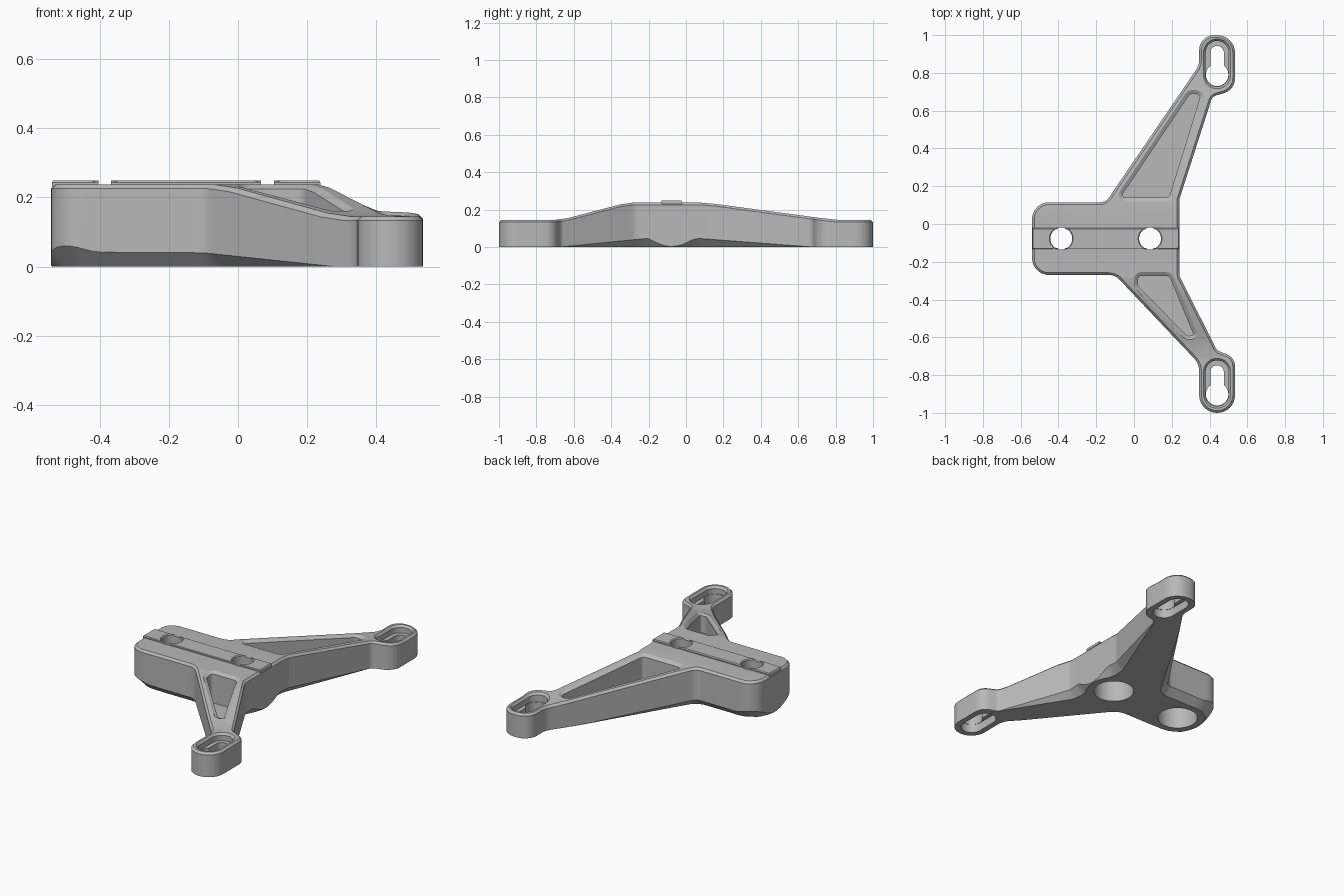
import bpy, bmesh, math
from mathutils import Vector

if "Cube" in bpy.data.objects:
    bpy.data.objects.remove(bpy.data.objects["Cube"])

grey = bpy.data.materials.new("plain_grey")
grey.use_nodes = True
grey.diffuse_color = (0.48, 0.48, 0.48, 1)
grey.node_tree.nodes["Principled BSDF"].inputs["Base Color"].default_value = grey.diffuse_color

PADS = [Vector((-0.385, -0.077)), Vector((0.085, -0.077))]
HOLE = 0.058
FLAT = 0.5  # temporary height of the deck before it is bent to its profile

# Height of the deck along y
DECK = [(-2, 0.145), (-0.70, 0.145), (-0.63, 0.155), (-0.35, 0.228), (-0.285, 0.237),
        (0.08, 0.237), (0.16, 0.23), (0.72, 0.155), (0.81, 0.145), (2, 0.145)]


def deck(y):
    for (y0, z0), (y1, z1) in zip(DECK, DECK[1:]):
        if y <= y1:
            return z0 + (z1 - z0) * (y - y0) / (y1 - y0)


def arc(c, r, start, end, n):
    angles = [start + (end - start) * k / n for k in range(n + 1)]
    return [Vector((c[0] + r * math.cos(a), c[1] + r * math.sin(a))) for a in angles]


def circle(c, r):
    return arc(c, r, 0, math.tau, 40)[:-1]


def rounded(corners, step=0.05, segments=8):
    """Counter-clockwise outline with filleted corners and subdivided edges."""
    pts, n = [], len(corners)
    for i, (x, y, r) in enumerate(corners):
        p = Vector((x, y))
        a = Vector(corners[i - 1][:2]) - p
        b = Vector(corners[(i + 1) % n][:2]) - p
        half = a.angle(b) / 2
        t = min(r / math.tan(half), 0.495 * min(a.length, b.length))
        r = t * math.tan(half)
        u, v = a.normalized(), b.normalized()
        c = p + (u + v).normalized() * r / math.sin(half)
        s, e, w = p + u * t - c, p + v * t - c, math.pi - 2 * half
        for k in range(segments + 1):
            f = k / segments
            pts.append(c + (s * math.sin((1 - f) * w) + e * math.sin(f * w)) / math.sin(w))
    out = []
    for p, q in zip(pts, pts[1:] + pts[:1]):
        m = max(1, math.ceil((q - p).length / step))
        out += [p.lerp(q, k / m) for k in range(m)]
    return out


def ring(pts, offset, height):
    """Offset an outline and lift it; both values may depend on the point."""
    out = []
    for i, p in enumerate(pts):
        t = (pts[(i + 1) % len(pts)] - pts[i - 1]).normalized()
        d = offset(p) if callable(offset) else offset
        z = height(p) if callable(height) else height
        out.append((p.x + t.y * d, p.y - t.x * d, z))
    return out


def wall(bm, *rings):
    """Skin a stack of rings; return the edges of the first and last ring."""
    loops = [[bm.verts.new(c) for c in r] for r in rings]
    n = len(loops[0])
    for lo, hi in zip(loops, loops[1:]):
        for i in range(n):
            j = (i + 1) % n
            bm.faces.new((lo[i], lo[j], hi[j], hi[i]))
    return [[bm.edges.get((r[i - 1], r[i])) for i in range(n)] for r in (loops[0], loops[-1])]


def fill(bm, *loops):
    """Close a flat region bounded by an outer loop and any inner loops."""
    bmesh.ops.triangle_fill(bm, use_beauty=True, edges=sum(loops, []), normal=(0, 0, 1))


def finish(bm, name):
    bmesh.ops.recalc_face_normals(bm, faces=bm.faces[:])
    mesh = bpy.data.meshes.new(name)
    bm.to_mesh(mesh)
    bm.free()
    mesh.materials.append(grey)
    ob = bpy.data.objects.new(name, mesh)
    bpy.context.scene.collection.objects.link(ob)
    bpy.ops.object.select_all(action='DESELECT')
    ob.select_set(True)
    bpy.context.view_layer.objects.active = ob
    bpy.ops.object.shade_smooth_by_angle(angle=math.radians(28))


# Bracket outline: block, front arm and foot, back arm and foot
outline = rounded([
    (-0.54, -0.27, 0.09), (-0.10, -0.27, 0.08), (0.345, -0.74, 0.1),
    (0.345, -1.0, 0.094), (0.535, -1.0, 0.094), (0.535, -0.705, 0.09),
    (0.44, -0.67, 0.04), (0.24, -0.275, 0.06), (0.24, 0.13, 0.06),
    (0.415, 0.675, 0.04), (0.535, 0.71, 0.09), (0.535, 1.0, 0.094),
    (0.345, 1.0, 0.094), (0.345, 0.84, 0.1), (-0.15, 0.115, 0.06),
    (-0.54, 0.115, 0.09)], step=0.03)


def under_bevel(p):
    """Underside bevel: vanishes at the round pads and at the feet."""
    pad = max(0, min((p - c).length for c in PADS) - 0.152)
    run = (0.68 - p.y) / 0.6 if p.y > -0.08 else (p.y + 0.67) / 0.45
    cap = 0.07 if p.x < -0.36 else 0.045 * max(0, min(1, run))
    return min(pad, cap)


# Outer wall with bevelled underside and top edge
body = bmesh.new()
low, high = wall(body, ring(outline, lambda p: -under_bevel(p), 0),
                 ring(outline, 0, under_bevel),
                 ring(outline, 0, FLAT - 0.012), ring(outline, -0.012, FLAT))
base_loops, deck_loops = [low], [high]

# Bolt holes with a wide counterbore from below
for c in PADS:
    bore, hole = circle(c, 0.113), circle(c, HOLE)
    bore_low, bore_high = wall(body, ring(bore, 0, 0), ring(bore, 0, 0.15))
    hole_low, hole_high = wall(body, ring(hole, 0, 0.15), ring(hole, 0, FLAT))
    fill(body, bore_high, hole_low)
    base_loops.append(bore_low)
    deck_loops.append(hole_high)


def recess(pts, floor, rim):
    """Recess from above with a bevelled rim; returns its floor loop."""
    bottom, top = wall(body, ring(pts, -rim, floor), ring(pts, -rim, FLAT - 0.013),
                       ring(pts, 0, FLAT))
    deck_loops.append(top)
    return bottom


# Pockets in the back and front arms
for corners in ([(-0.11, 0.12, 0.035), (0.20, 0.12, 0.04), (0.38, 0.70, 0.05),
                 (0.29, 0.715, 0.05)],
                [(0, -0.335, 0.05), (0.275, -0.615, 0.05), (0.345, -0.605, 0.05),
                 (0.20, -0.255, 0.05), (0, -0.255, 0.05)]):
    fill(body, recess(rounded(corners), 0.05, 0.02))

# Keyhole slots in the feet: recesses above and below a thin ledge
for mid in (0.848, -0.843):
    x, r, slot = 0.44, 0.0595, 0.036
    a = math.asin(slot / r)
    pill = (arc((x, mid + 0.06), 0.072, 0, math.pi, 16)
            + arc((x, mid - 0.06), 0.072, math.pi, math.tau, 16))
    keyhole = (arc((x, mid - 0.058), r, math.pi / 2 + a, 2.5 * math.pi - a, 24)
               + arc((x, mid + 0.059), slot, 0, math.pi, 12))
    ledge_top = recess(pill, 0.10, 0.011)
    mouth, ledge_under = wall(body, ring(pill, -0.011, 0), ring(pill, -0.011, 0.05))
    key_low, key_high = wall(body, ring(keyhole, 0, 0.05), ring(keyhole, 0, 0.10))
    fill(body, ledge_top, key_high)
    fill(body, ledge_under, key_low)
    base_loops.append(mouth)

# Close the deck and the underside, then bend the deck to its profile
fill(body, *deck_loops)
fill(body, *base_loops)
bmesh.ops.remove_doubles(body, verts=body.verts[:], dist=0.0002)
for y, _ in DECK[1:-1]:
    bmesh.ops.bisect_plane(body, geom=body.verts[:] + body.edges[:] + body.faces[:],
                           dist=0.00001, plane_co=(0, y, 0), plane_no=(0, 1, 0))
for v in body.verts:
    if v.co.z > 0.4:
        v.co.z += deck(v.co.y) - FLAT
finish(body, "bracket_body")

# Raised key strip along the block, interrupted by the bolt holes
half = 0.055
reach = math.asin(half / HOLE)
y = PADS[0].y
right_ends = [arc(c, HOLE, math.pi + reach, math.pi - reach, 12) for c in PADS]
right_ends.append([Vector((0.238, y - half)), Vector((0.238, y + half))])
left_ends = [[Vector((-0.538, y + half)), Vector((-0.538, y - half))]]
left_ends += [arc(c, HOLE, reach, -reach, 12) for c in PADS]
strip = bmesh.new()
for right, left in zip(right_ends, left_ends):
    piece = right + left
    low, high = wall(strip, ring(piece, 0, 0.23), ring(piece, 0, 0.243),
                     ring(piece, -0.005, 0.248))
    fill(strip, low)
    fill(strip, high)
finish(strip, "key_strip")
